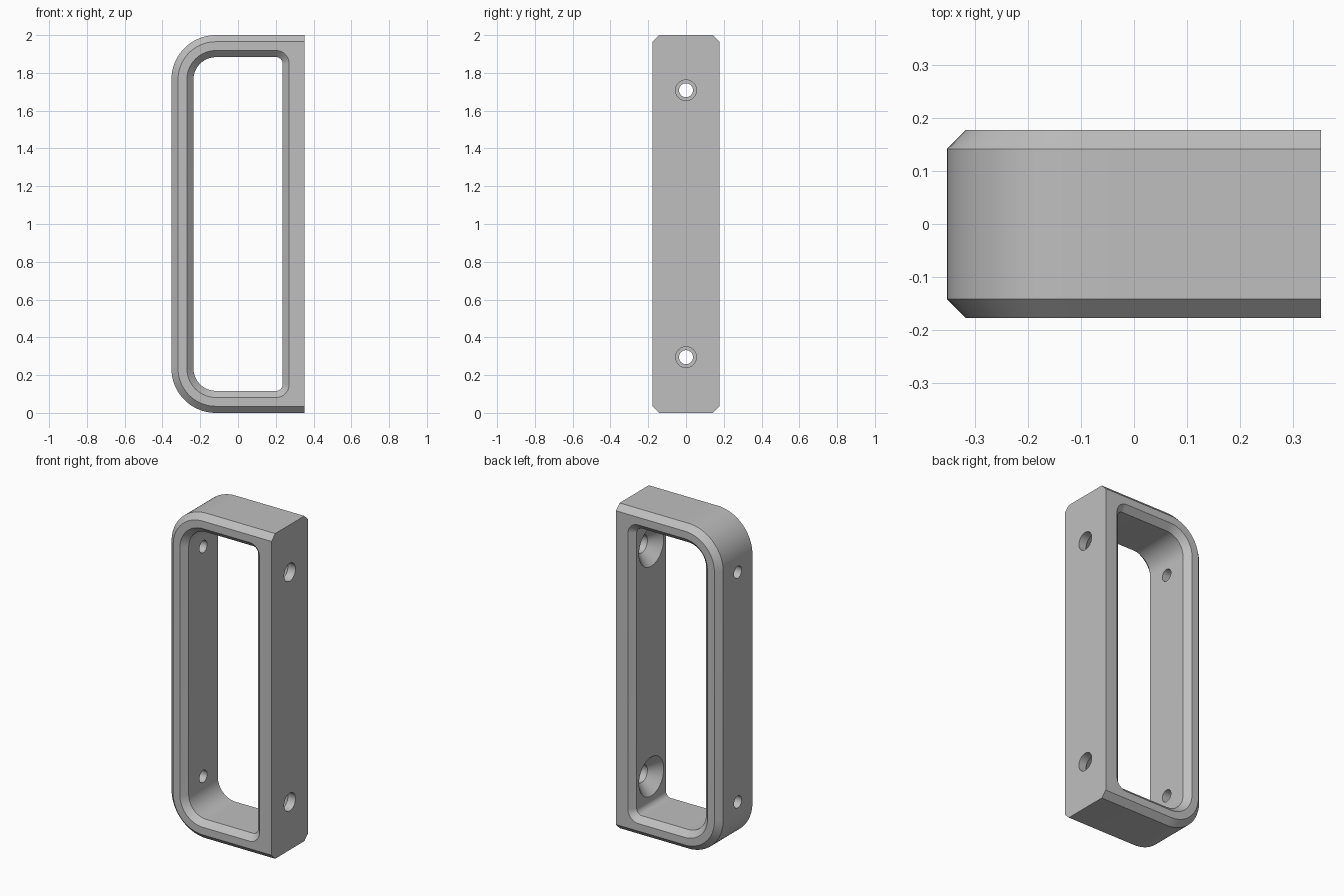
import bpy, bmesh, math

cube = bpy.data.objects.get("Cube")
if cube:
    bpy.data.objects.remove(cube, do_unlink=True)

HALF_W, HEIGHT, HALF_D = 0.3525, 2.0, 0.177   # overall size
CH = 0.035                                    # chamfer
WALL = 0.1165                                 # frame thickness at the opening
HOLE_Z = (0.295, 1.708)

grey = bpy.data.materials.new("Satin grey")
grey.use_nodes = True
color = (0.52, 0.52, 0.52, 1)
grey.diffuse_color = color
grey.node_tree.nodes["Principled BSDF"].inputs["Base Color"].default_value = color


def rounded_rect(x0, x1, z0, z1, r_left, r_right, steps=20):
    """Closed outline with separate radii on the left and right corners."""
    pts = []
    for cx, cz, r, start in ((x1 - r_right, z1 - r_right, r_right, 0),
                             (x0 + r_left, z1 - r_left, r_left, 90),
                             (x0 + r_left, z0 + r_left, r_left, 180),
                             (x1 - r_right, z0 + r_right, r_right, 270)):
        n = steps if r > 0 else 0
        for i in range(n + 1):
            a = math.radians(start + 90 * i / max(n, 1))
            pts.append((cx + r * math.cos(a), cz + r * math.sin(a)))
    return pts


def loft(name, sections):
    """Solid skinned through (y, outline) sections, capped at both ends."""
    bm = bmesh.new()
    rings = [[bm.verts.new((x, y, z)) for x, z in outline] for y, outline in sections]
    for a, b in zip(rings, rings[1:]):
        for i in range(len(a)):
            j = (i + 1) % len(a)
            bm.faces.new((a[i], a[j], b[j], b[i]))
    bm.faces.new(rings[0])
    bm.faces.new(rings[-1])
    bmesh.ops.recalc_face_normals(bm, faces=bm.faces)
    mesh = bpy.data.meshes.new(name)
    bm.to_mesh(mesh)
    bm.free()
    mesh.materials.append(grey)
    obj = bpy.data.objects.new(name, mesh)
    bpy.context.collection.objects.link(obj)
    return obj


def cone_x(name, x0, x1, r0, r1, z):
    """Cutter along x, radius r0 at x0 and r1 at x1."""
    bpy.ops.mesh.primitive_cone_add(vertices=48, radius1=r0, radius2=r1, depth=x1 - x0,
                                    location=((x0 + x1) / 2, 0, z),
                                    rotation=(0, math.pi / 2, 0))
    obj = bpy.context.object
    obj.name = name
    obj.data.materials.append(grey)
    return obj


def outer(inset):
    # the mounting side stays square and full width
    return rounded_rect(-HALF_W + inset, HALF_W, inset, HEIGHT - inset, 0.235 - inset, 0)


def opening(grow):
    return rounded_rect(-HALF_W + WALL - grow, HALF_W - WALL + grow,
                        WALL - grow, HEIGHT - WALL + grow, 0.12 + grow, 0.035 + grow)


# Frame body with chamfered front and back rims
handle = loft("pull_handle", [(-HALF_D, outer(CH)), (-HALF_D + CH, outer(0)),
                              (HALF_D - CH, outer(0)), (HALF_D, outer(CH))])

# Grip opening, flared at both faces
extra = 0.02
cutters = [loft("opening_cutter", [
    (-HALF_D - extra, opening(CH + extra)), (-HALF_D + CH, opening(0)),
    (HALF_D - CH, opening(0)), (HALF_D + extra, opening(CH + extra))])]

# Screw holes: access hole in the grip, countersunk hole in the mounting side
inner_x = HALF_W - WALL
for z in HOLE_Z:
    cutters.append(cone_x("access_cutter", -0.45, -0.1, 0.037, 0.037, z))
    cutters.append(cone_x("screw_cutter", 0.1, 0.45, 0.055, 0.055, z))
    cutters.append(cone_x("countersink_cutter", inner_x - 0.02, inner_x + 0.065,
                          0.14, 0.055, z))

for cutter in cutters:
    cutter.hide_render = True
    mod = handle.modifiers.new("cut", 'BOOLEAN')
    mod.operation = 'DIFFERENCE'
    mod.solver = 'EXACT'
    mod.object = cutter

bpy.ops.object.select_all(action='DESELECT')
bpy.context.view_layer.objects.active = handle
handle.select_set(True)
for mod in list(handle.modifiers):
    bpy.ops.object.modifier_apply(modifier=mod.name)
for cutter in cutters:
    bpy.data.objects.remove(cutter, do_unlink=True)
bpy.ops.object.shade_smooth_by_angle(angle=math.radians(30))
